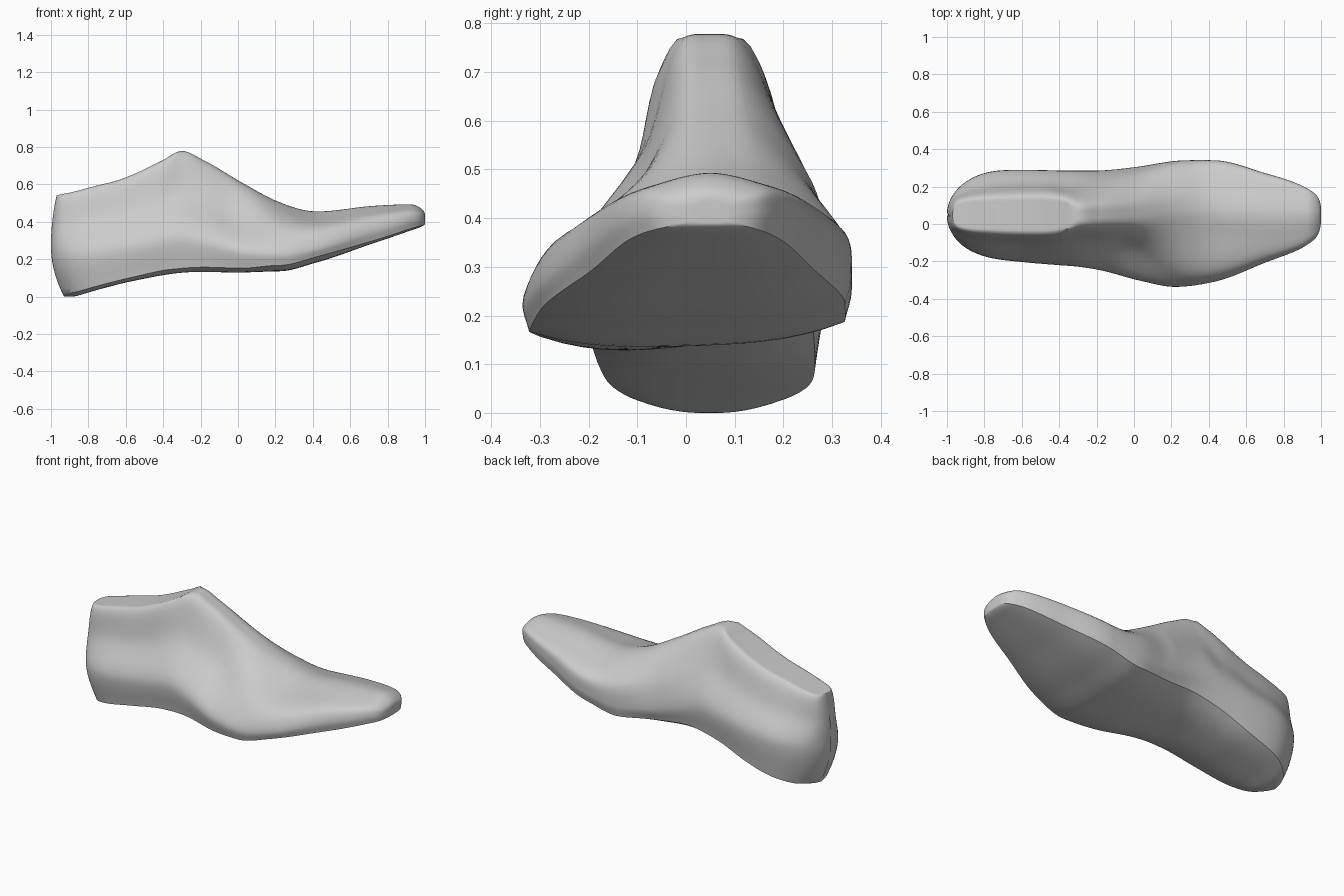
import bpy, bmesh, math

cube = bpy.data.objects.get("Cube")
if cube:
    bpy.data.objects.remove(cube, do_unlink=True)

# Stations from heel to toe: position, sole height, top height, outer side, inner side,
# sole width share, outer edge lift, inner edge lift, waist share, top half width
STATIONS = [
    (-1, 0, .54, .04, .055, .8, .01, .01, .5, .005),
    (-.985, 0, .545, -.03, .125, .8, .015, .015, .5, .055),
    (-.92, .003, .557, -.115, .21, .84, .02, .02, .42, .08),
    (-.8, .03, .587, -.173, .272, .88, .02, .02, .42, .09),
    (-.58, .08, .645, -.205, .29, .9, .02, .03, .42, .097),
    (-.4, .12, .73, -.22, .286, .9, .02, .06, .42, .088),
    (-.3, .136, .779, -.228, .285, .9, .015, .07, .45, .06),
    (-.18, .142, .727, -.247, .286, .91, .015, .08, .53, .055),
    (.02, .137, .61, -.3, .306, .93, .015, .07, .62, .065),
    (.22, .137, .505, -.336, .337, .96, .03, .05, .8, .09),
    (.42, .183, .455, -.311, .34, .96, .03, .04, .87, .12),
    (.7, .277, .483, -.207, .272, .95, .015, .02, .86, .12),
    (.92, .352, .493, -.115, .193, .94, .01, .01, .86, .09),
    (.985, .376, .466, -.053, .14, .92, .005, .005, .88, .06),
    (1, .39, .435, .02, .08, .9, .003, .003, .9, .02),
]
RINGS, SIDE_STEPS, SOLE_STEPS = 120, 7, 16


def smooth_curve(knots, rows):
    """Return a function giving the smooth curve through rows, flat at local extremes."""
    last = len(rows) - 1
    rates = [[(q - p) / (v - u) for p, q in zip(a, b)]
             for u, v, a, b in zip(knots, knots[1:], rows, rows[1:])]
    slopes = [rates[0]]
    for i in range(1, last):
        before, after = knots[i] - knots[i - 1], knots[i + 1] - knots[i]
        slopes.append([0 if p * q <= 0 else (p * after + q * before) / (before + after)
                       for p, q in zip(rates[i - 1], rates[i])])
    slopes.append(rates[-1])

    def at(knot):
        i = max([k for k in range(last) if knots[k] <= knot], default=0)
        span = knots[i + 1] - knots[i]
        t = (knot - knots[i]) / span
        blend = t * t * (3 - 2 * t)
        return [p + (q - p) * blend + span * t * (1 - t) * ((1 - t) * m - t * n)
                for p, q, m, n in zip(rows[i], rows[i + 1], slopes[i], slopes[i + 1])]
    return at


# Spacing by angle keeps both ends rounded
station_at = smooth_curve([math.acos(-row[0]) for row in STATIONS],
                          [row[1:] for row in STATIONS])


def section(angle):
    """Closed cross-section: up the outer side, over the top, down, and across the sole."""
    s = -math.cos(angle)
    low, top, outer, inner, share, lift_out, lift_in, waist, half = station_at(angle)
    mid, height = (outer + inner) / 2, top - low
    ridge = .05 + .03 * max(0, 1 - abs(s - .25) / .5)
    skew = .05 + .15 * max(0, 1 - abs(s + .05) / .35)
    drop = half * (.03 if s < -.33 else .2)

    def side(edge, lift, sign):
        shoulder = ridge + sign * half
        level = .25 + .16 * abs(s - .05) + .04 * sign
        return [(mid + (edge - mid) * share, low + lift),
                (edge, low + height * level),
                (shoulder + (edge - shoulder) * (waist + skew * sign),
                 low + height * (1 + level) / 2),
                (shoulder, top - drop)]

    left, right = side(outer, lift_out, -1), side(inner, lift_in, 1)
    points = left + [(ridge, top)] + right[::-1]
    knots = [0]
    for a, b in zip(points, points[1:]):
        knots.append(knots[-1] + math.sqrt(math.dist(a, b)))
    upper = smooth_curve(knots, points)
    ring = []
    for u, v in zip(knots, knots[1:]):
        for n in range(SIDE_STEPS):
            y, z = upper(u + (v - u) * n / SIDE_STEPS)
            ring.append((y, min(z, top)))
    start, end = right[0], left[0]
    ring.append(start)
    for n in range(1, SOLE_STEPS):
        t = n / SOLE_STEPS
        line = start[1] + (end[1] - start[1]) * t
        bulge = (1 - abs(2 * t - 1) ** 3) * ((start[1] + end[1]) / 2 - low)
        ring.append((start[0] + (end[0] - start[0]) * t, line - bulge))
    return ring


def heel_lean(s, z):
    """Forward shift that curves the back of the heel."""
    fade = max(0, 1 - (s + 1) / .4)
    h = z / .54 * 2 - 1
    return fade * h * h * (.07 if h < 0 else .03)


# Loft the foot form through the sections
bm = bmesh.new()
rings = []
for n in range(RINGS + 1):
    angle = math.pi * n / RINGS
    s = -math.cos(angle)
    rings.append([bm.verts.new((s + heel_lean(s, z), y, z)) for y, z in section(angle)])
for a, b in zip(rings, rings[1:]):
    for k in range(len(a)):
        j = (k + 1) % len(a)
        bm.faces.new((a[k], a[j], b[j], b[k]))
bm.faces.new(rings[0])
bm.faces.new(rings[-1])
bmesh.ops.recalc_face_normals(bm, faces=bm.faces)
mesh = bpy.data.meshes.new("shoe_last")
bm.to_mesh(mesh)
bm.free()
last = bpy.data.objects.new("shoe_last", mesh)
bpy.context.collection.objects.link(last)

# Plain grey finish
grey = bpy.data.materials.new("plain_grey")
grey.use_nodes = True
colour = (.6, .6, .6, 1)
grey.diffuse_color = colour
grey.node_tree.nodes["Principled BSDF"].inputs["Base Color"].default_value = colour
mesh.materials.append(grey)

# Smooth shading with crisp edges kept
bpy.context.view_layer.objects.active = last
last.select_set(True)
bpy.ops.object.shade_smooth_by_angle(angle=math.radians(40))
